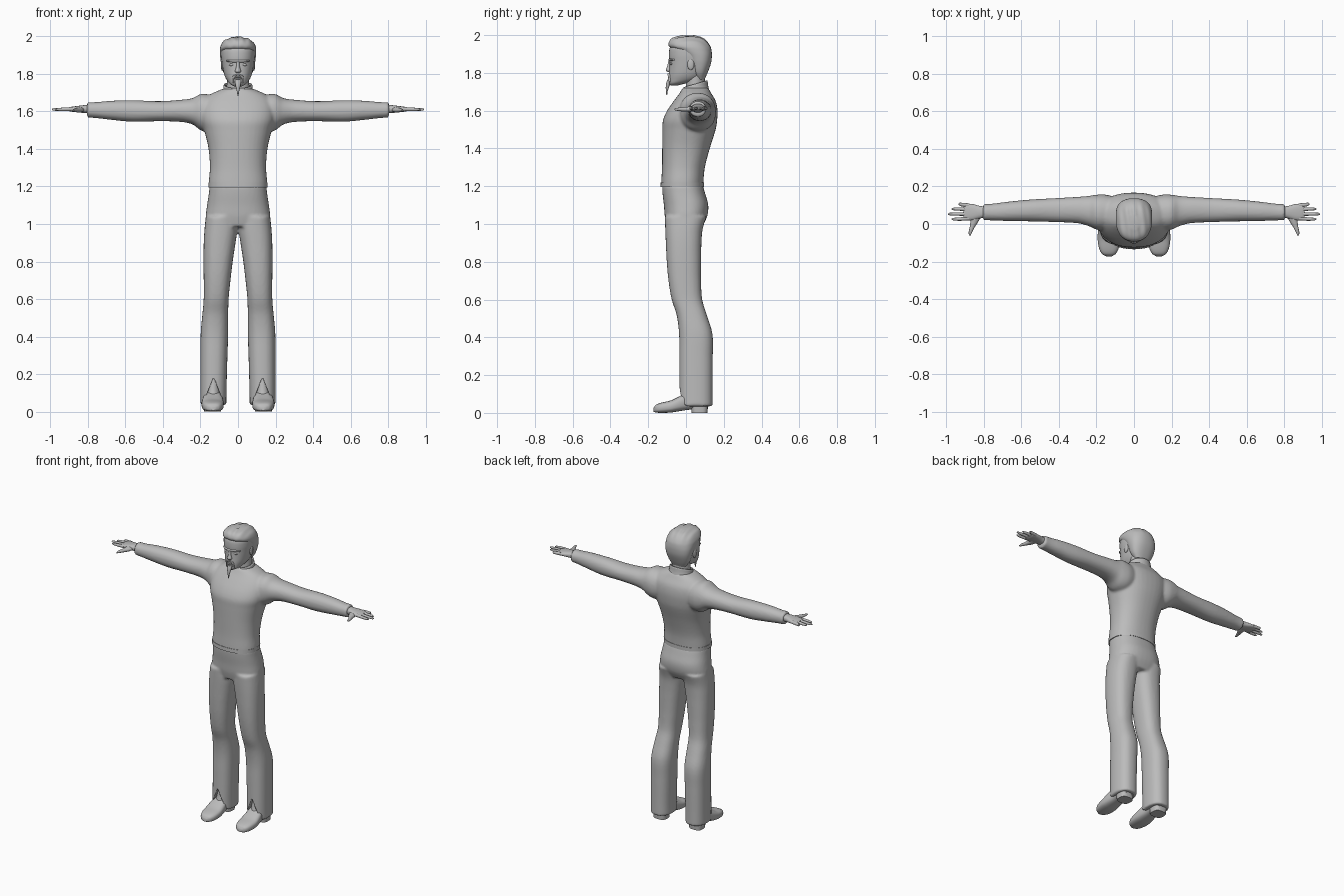
import bpy, bmesh, math

grey = bpy.data.materials.new("plain grey")
grey.diffuse_color = (0.5, 0.5, 0.5, 1)


def loft(axis, rings, e=2.0, n=28, steps=4, caps=True):
    """Rings are (position on axis, a0, a1, b0, b1): bounds across the other two axes."""
    return axis, rings, e, n, steps, caps


def smooth_rings(rings, steps):
    """Add in-between rings on a smooth curve through the given ones."""
    last = len(rings) - 1

    def slope(i, k):
        lo, hi = rings[max(i - 1, 0)], rings[min(i + 1, last)]
        return (hi[k] - lo[k]) / (hi[0] - lo[0])
    out = []
    for i in range(last):
        p, q = rings[i], rings[i + 1]
        d = q[0] - p[0]
        for s in range(steps):
            t = s / steps
            row = [p[0] + d * t]
            for k in range(1, 5):
                row.append((2*t**3 - 3*t*t + 1) * p[k] + (t**3 - 2*t*t + t) * d * slope(i, k)
                           + (3*t*t - 2*t**3) * q[k] + (t**3 - t*t) * d * slope(i + 1, k))
            out.append(row)
    return out + [list(rings[-1])]


def add_loft(bm, axis, rings, e, n, steps, caps):
    loops = []
    for pos, a0, a1, b0, b1 in smooth_rings(rings, steps):
        loop = []
        for i in range(n):
            c, s = math.cos(2 * math.pi * i / n), math.sin(2 * math.pi * i / n)
            a = (a0 + a1) / 2 + (a1 - a0) / 2 * math.copysign(abs(c) ** (2 / e), c)
            b = (b0 + b1) / 2 + (b1 - b0) / 2 * math.copysign(abs(s) ** (2 / e), s)
            loop.append(bm.verts.new({'x': (pos, a, b), 'y': (a, pos, b), 'z': (a, b, pos)}[axis]))
        loops.append(loop)
    for lo, hi in zip(loops, loops[1:]):
        for i in range(n):
            j = (i + 1) % n
            bm.faces.new((lo[i], lo[j], hi[j], hi[i]))
    if caps:
        bm.faces.new(loops[0][::-1])
        bm.faces.new(loops[-1])


def part(name, lofts, mirror=False, fuse=0, move=None):
    bm = bmesh.new()
    for item in lofts:
        add_loft(bm, *item)
    if move:
        for v in bm.verts:
            v.co = move(*v.co)
    bmesh.ops.recalc_face_normals(bm, faces=bm.faces)
    mesh = bpy.data.meshes.new(name)
    bm.to_mesh(mesh)
    bm.free()
    mesh.materials.append(grey)
    mesh.polygons.foreach_set("use_smooth", [True] * len(mesh.polygons))
    mesh.set_sharp_from_angle(angle=math.radians(50))
    ob = bpy.data.objects.new(name, mesh)
    bpy.context.collection.objects.link(ob)
    if mirror:
        ob.modifiers.new("mirror", 'MIRROR').use_mirror_merge = False
    if fuse:  # melt overlapping lofts into one skin
        m = ob.modifiers.new("fuse", 'REMESH')
        m.mode, m.voxel_size, m.use_smooth_shade = 'VOXEL', fuse, True
        m = ob.modifiers.new("soften", 'SMOOTH')
        m.factor, m.iterations = 0.5, 5
    return ob


def ball(name, loc, size, mirror=False):
    x, y, z = loc
    rx, ry, rz = size
    rings = []
    for i in range(9):
        a = math.pi * (0.03 + 0.94 * i / 8)
        r, h = math.sin(a), -math.cos(a)
        rings.append((z + rz * h, x - rx * r, x + rx * r, y - ry * r, y + ry * r))
    return part(name, [loft('z', rings, n=16, steps=1)], mirror)


# Sweater: torso with both sleeves, fused
torso = loft('z', [
    (1.195, -.155, .155, -.132, .092), (1.222, -.156, .156, -.131, .092),
    (1.30, -.150, .150, -.127, .100), (1.40, -.157, .157, -.126, .126),
    (1.50, -.180, .180, -.125, .157), (1.55, -.195, .195, -.122, .165),
    (1.60, -.200, .200, -.100, .167), (1.65, -.190, .190, -.066, .158),
    (1.69, -.150, .150, -.036, .135), (1.72, -.085, .085, -.018, .118)], e=2.3, n=40)


def sleeve(s):
    return loft('x', [
        (.10 * s, -.02, .145, 1.50, 1.685), (.16 * s, -.035, .158, 1.49, 1.692),
        (.20 * s, -.030, .156, 1.50, 1.693), (.24 * s, -.012, .150, 1.53, 1.672),
        (.30 * s, .004, .145, 1.544, 1.663), (.42 * s, .010, .138, 1.548, 1.655),
        (.56 * s, .014, .130, 1.545, 1.660), (.68 * s, .016, .118, 1.556, 1.657),
        (.76 * s, .019, .108, 1.565, 1.650), (.805 * s, .020, .106, 1.568, 1.650)], e=2.2)


part("sweater", [torso, sleeve(1), sleeve(-1)], fuse=0.008)
part("sweater_hem", [loft('z', [(1.195, -.157, .157, -.135, .095),
                                (1.220, -.157, .157, -.134, .095)], e=2.3, n=40)])

# Collar: open band, higher at the back
collar = part("collar", [loft('z', [
    (1.680, -.092, .092, -.025, .125), (1.710, -.080, .080, -.020, .118),
    (1.742, -.076, .076, -.014, .114)], caps=False)],
    move=lambda x, y, z: (x, y, z + 0.28 * (y - 0.05)))
collar.modifiers.new("cloth", 'SOLIDIFY').thickness = 0.008
part("neck", [loft('z', [(1.68, -.066, .066, .0, .108), (1.74, -.060, .060, .0, .1),
                         (1.80, -.060, .060, .0, .1)])])

# Trousers: hips with both legs, fused
hips = loft('z', [
    (.985, -.165, .165, -.100, .085), (1.04, -.172, .172, -.112, .112),
    (1.10, -.165, .165, -.117, .118), (1.16, -.156, .156, -.124, .102),
    (1.205, -.151, .151, -.127, .089)], e=2.4, n=40)


def leg(s):
    return loft('z', [(z, s * x0, s * x1, y0, y1) for z, x0, x1, y0, y1 in (
        (.035, .062, .200, -.035, .141), (.12, .061, .200, -.036, .141),
        (.30, .056, .200, -.036, .142), (.42, .052, .199, -.037, .140),
        (.52, .052, .190, -.050, .110), (.60, .050, .183, -.076, .086),
        (.70, .040, .183, -.093, .080), (.80, .028, .184, -.102, .080),
        (.90, .013, .183, -.107, .082), (.97, .003, .179, -.110, .088),
        (1.04, .003, .172, -.112, .108))], e=2.4)


trousers = part("trousers", [hips, leg(1), leg(-1)], fuse=0.008)

# Slit at the front of each trouser hem
slit = part("slit_cutter", [loft('z', [
    (.0, .058, .204, -.2, .01), (.175, .127, .133, -.2, .01)], e=12, n=16, steps=1)], mirror=True)
slit.hide_render = True
slit.hide_viewport = True
cut = trousers.modifiers.new("slits", 'BOOLEAN')
cut.operation, cut.solver, cut.object = 'DIFFERENCE', 'EXACT', slit

# Shoes: upper, ankle and heel
part("shoe", [
    loft('y', [
        (-.172, .118, .148, .006, .026), (-.160, .098, .170, .002, .042),
        (-.130, .082, .186, .000, .054), (-.080, .076, .194, .002, .066),
        (-.040, .078, .192, .008, .085), (.010, .084, .184, .016, .110),
        (.070, .086, .182, .022, .110), (.115, .100, .168, .024, .085)], e=2.8),
    loft('z', [(.06, .084, .184, -.035, .105), (.11, .092, .172, -.020, .105),
               (.18, .095, .168, -.010, .100)]),
    loft('z', [(.0, .090, .180, .030, .114), (.035, .088, .182, .026, .116)], e=3)], mirror=True)

# Hands: palm, four fingers, thumb
hand = [loft('x', [
    (.78, .036, .092, 1.588, 1.638), (.82, .030, .096, 1.592, 1.634),
    (.86, .020, .106, 1.596, 1.629), (.895, .020, .108, 1.600, 1.624),
    (.91, .026, .102, 1.605, 1.619)], e=2.4, n=20)]
for y, tip, out in ((.030, .972, -.004), (.053, .993, 0), (.076, .972, .004), (.099, .935, .006)):
    hand.append(loft('x', [
        (.88, y - .011, y + .011, 1.602, 1.624), (.93, y - .009 + out, y + .009 + out, 1.602, 1.621),
        (tip - .01, y - .007 + out, y + .007 + out, 1.604, 1.618),
        (tip, y - .003 + out, y + .003 + out, 1.608, 1.614)], n=10, steps=2))
hand.append(loft('y', [
    (.05, .815, .875, 1.596, 1.626), (.02, .826, .872, 1.594, 1.622),
    (-.015, .848, .876, 1.596, 1.618), (-.045, .864, .882, 1.599, 1.615),
    (-.062, .871, .880, 1.603, 1.611)], n=12, steps=3))
part("hand", hand, mirror=True)

# Head with nose and brow
part("head", [
    loft('z', [
        (1.733, -.018, .018, -.082, -.045), (1.745, -.040, .040, -.090, .000),
        (1.765, -.058, .058, -.092, .070), (1.79, -.071, .071, -.091, .100),
        (1.82, -.079, .079, -.089, .115), (1.86, -.086, .086, -.088, .127),
        (1.90, -.090, .090, -.090, .130), (1.94, -.087, .087, -.083, .122),
        (1.97, -.065, .065, -.050, .095), (1.982, -.035, .035, -.020, .065)], e=2.2, n=36),
    loft('z', [(1.804, -.010, .010, -.096, -.075), (1.814, -.016, .016, -.107, -.075),
               (1.835, -.010, .010, -.100, -.075), (1.870, -.008, .008, -.092, -.075)], n=14),
    loft('x', [(-.062, -.074, -.055, 1.866, 1.874), (-.03, -.091, -.07, 1.862, 1.876),
               (.03, -.091, -.07, 1.862, 1.876), (.062, -.074, -.055, 1.866, 1.874)], n=12)])
ball("eye", (.033, -.077, 1.849), (.015, .008, .007), True)
ball("ear", (.084, .025, 1.845), (.007, .018, .030), True)
ball("upper_lip", (0, -.090, 1.784), (.022, .006, .005))
ball("lower_lip", (0, -.090, 1.775), (.018, .006, .005))

# Moustache strands and goatee
part("moustache", [loft('z', [
    (1.752, .022, .030, -.091, -.078), (1.775, .019, .030, -.094, -.075),
    (1.792, .006, .026, -.099, -.080), (1.797, .002, .014, -.098, -.085)], n=10)], mirror=True)
part("goatee", [loft('z', [
    (1.682, -.002, .002, -.104, -.100), (1.71, -.007, .007, -.107, -.095),
    (1.74, -.014, .014, -.106, -.084), (1.765, -.017, .017, -.098, -.080)], n=12)])


# Hair: swept-back cap with combed ridges
def comb(x, y, z):
    k = max(0.0, (z - 1.9) / 0.1)
    return x, y, z + 0.003 * k * math.sin(x * 150 + y * 20)


part("hair", [loft('z', [
    (1.765, -.050, .050, .055, .098), (1.80, -.074, .074, .030, .114),
    (1.85, -.089, .089, .012, .132), (1.89, -.095, .095, -.012, .137),
    (1.92, -.097, .097, -.056, .135), (1.94, -.096, .096, -.089, .129),
    (1.965, -.085, .085, -.090, .112), (1.985, -.062, .062, -.070, .086),
    (1.997, -.025, .025, -.025, .045)], e=2.3, n=64)], move=comb)
